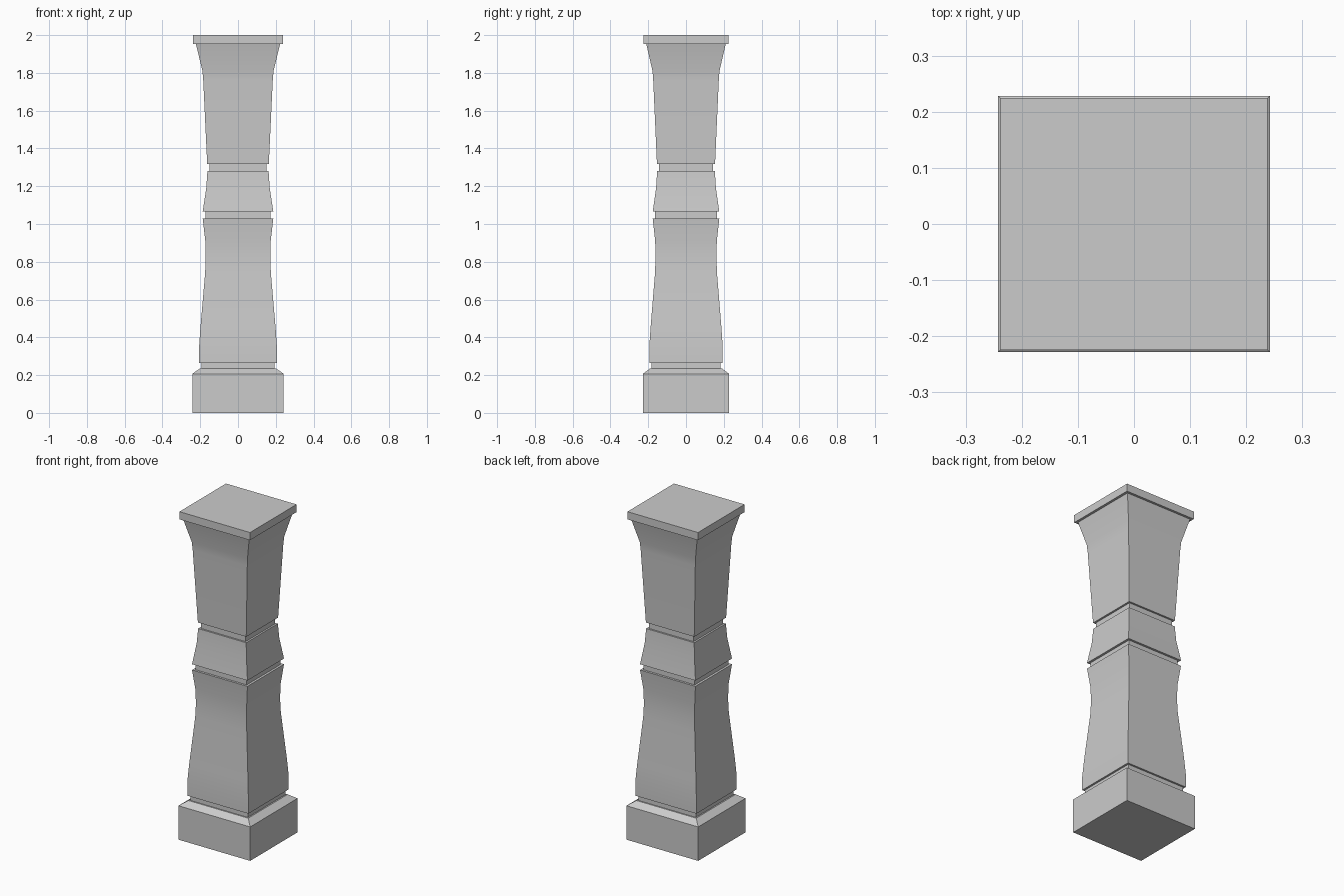
import bpy
import bmesh
import math

if "Cube" in bpy.data.objects:
    bpy.data.objects.remove(bpy.data.objects["Cube"])

DEPTH_RATIO = 0.943  # the pillar is slightly narrower in y than in x

# Half width and height of each rectangular ring, bottom to top
profile = [
    # plinth with sloped top
    (0.242, 0.0), (0.242, 0.207), (0.202, 0.235),
    # recess under the lower shaft
    (0.194, 0.235), (0.194, 0.265),
    # lower shaft, narrowing then flaring
    (0.206, 0.265), (0.206, 0.35), (0.199, 0.45), (0.174, 0.74),
    (0.171, 0.82), (0.173, 0.91), (0.187, 1.03),
    # groove
    (0.173, 1.03), (0.173, 1.065),
    # collar
    (0.187, 1.065), (0.168, 1.19), (0.162, 1.28),
    # groove
    (0.151, 1.28), (0.151, 1.317),
    # upper shaft and flared neck
    (0.163, 1.317), (0.184, 1.76), (0.188, 1.81), (0.223, 1.953),
    # cap slab
    (0.238, 1.953), (0.238, 2.0),
]

# Stack the rings and bridge them into one closed solid
bm = bmesh.new()
rings = []
for w, z in profile:
    d = w * DEPTH_RATIO
    rings.append([bm.verts.new((sx * w, sy * d, z))
                  for sx, sy in ((-1, -1), (1, -1), (1, 1), (-1, 1))])
for low, high in zip(rings, rings[1:]):
    for i in range(4):
        j = (i + 1) % 4
        bm.faces.new((low[i], low[j], high[j], high[i]))
bm.faces.new(rings[0][::-1])
bm.faces.new(rings[-1])
bmesh.ops.recalc_face_normals(bm, faces=bm.faces[:])

mesh = bpy.data.meshes.new("pillar")
bm.to_mesh(mesh)
bm.free()
pillar = bpy.data.objects.new("pillar", mesh)
bpy.context.collection.objects.link(pillar)

# Soft shading along the shafts, crisp corners and grooves
bpy.context.view_layer.objects.active = pillar
pillar.select_set(True)
bpy.ops.object.shade_smooth_by_angle(angle=math.radians(20))
